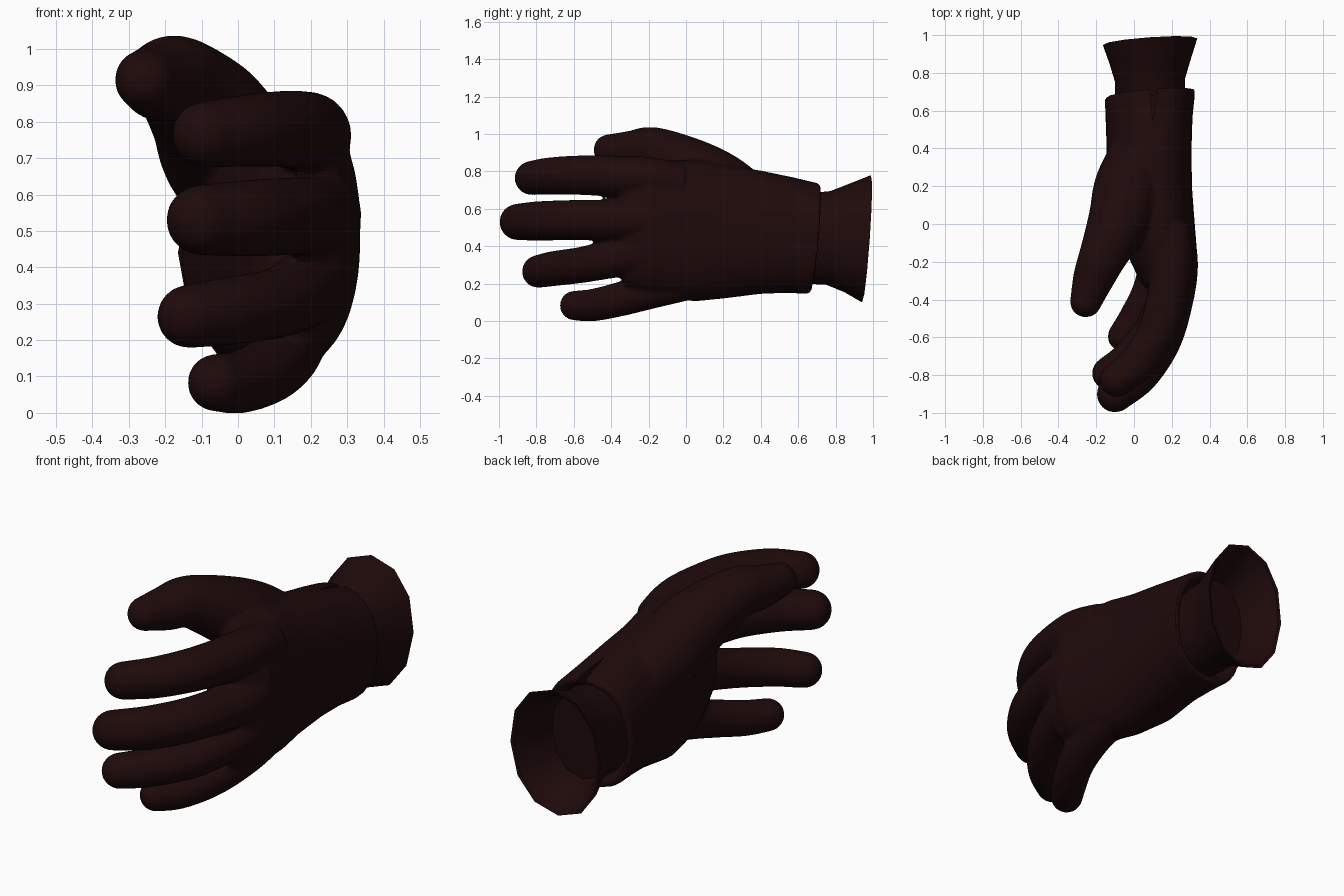
import bpy, bmesh
from math import sin, cos, pi, copysign
from mathutils import Vector

cube = bpy.data.objects.get("Cube")
if cube:
    bpy.data.objects.remove(cube)

leather = bpy.data.materials.new("dark brown leather")
leather.use_nodes = True
colour = (0.0135, 0.003, 0.0032, 1)
leather.diffuse_color = colour
shader = next(n for n in leather.node_tree.nodes if n.type == 'BSDF_PRINCIPLED')
shader.inputs["Base Color"].default_value = colour
shader.inputs["Roughness"].default_value = 0.8


def loft(bm, rings):
    """Skin a list of point rings and cap both ends."""
    rows = [[bm.verts.new(p) for p in ring] for ring in rings]
    n = len(rows[0])
    for a, b in zip(rows, rows[1:]):
        for i in range(n):
            j = (i + 1) % n
            bm.faces.new((a[i], a[j], b[j], b[i]))
    bm.faces.new(rows[0])
    bm.faces.new(rows[-1][::-1])


def section(y, cx, cz, hx, hz, tilt=0, power=0.88, n=32):
    """Rounded cross-section of the hand, optionally sheared along y."""
    ring = []
    for i in range(n):
        c, s = cos(2 * pi * i / n), sin(2 * pi * i / n)
        x = cx + hx * copysign(abs(c) ** power, c)
        z = cz + hz * copysign(abs(s) ** power, s)
        ring.append(Vector((x, y + tilt * (x - cx + z - cz), z)))
    return ring


def spline(pts, steps=5):
    """Catmull-Rom through centre and radius points."""
    pts = [Vector(p) for p in pts]
    ext = [2 * pts[0] - pts[1]] + pts + [2 * pts[-1] - pts[-2]]
    out = []
    for a, b, c, d in zip(ext, ext[1:], ext[2:], ext[3:]):
        for k in range(steps):
            t = k / steps
            out.append(0.5 * (2 * b + (c - a) * t + (2 * a - 5 * b + 4 * c - d) * t * t
                              + (3 * b - a - 3 * c + d) * t ** 3))
    return out + [pts[-1]]


def finger(bm, pts, n=20):
    """Round tapered tube with a domed tip."""
    path = spline(pts)
    rings = []

    def ring(centre, direction, r):
        side = direction.cross(Vector((0, 0, 1))).normalized()
        up = side.cross(direction)
        rings.append([centre + side * r * cos(2 * pi * i / n) + up * r * sin(2 * pi * i / n)
                      for i in range(n)])

    for i, p in enumerate(path):
        a, b = path[max(i - 1, 0)], path[min(i + 1, len(path) - 1)]
        direction = (b.xyz - a.xyz).normalized()
        ring(p.xyz, direction, p.w)
    for k in range(1, 7):
        a = k * pi / 2 / 6.4
        ring(path[-1].xyz + direction * path[-1].w * sin(a), direction, path[-1].w * cos(a))
    loft(bm, rings)


def make_object(name, bm):
    bmesh.ops.recalc_face_normals(bm, faces=bm.faces[:])
    mesh = bpy.data.meshes.new(name)
    bm.to_mesh(mesh)
    bm.free()
    mesh.materials.append(leather)
    obj = bpy.data.objects.new(name, mesh)
    bpy.context.collection.objects.link(obj)
    return obj


def shade(obj, degrees):
    bpy.ops.object.select_all(action='DESELECT')
    obj.select_set(True)
    bpy.context.view_layer.objects.active = obj
    bpy.ops.object.shade_smooth_by_angle(angle=degrees * pi / 180)


# Palm, ending in a hollow lip at the wrist
bm = bmesh.new()
loft(bm, [
    section(-0.36, 0.17, 0.49, 0.08, 0.24),
    section(-0.32, 0.165, 0.49, 0.125, 0.31),
    section(-0.20, 0.16, 0.495, 0.178, 0.355),
    section(-0.10, 0.135, 0.49, 0.195, 0.37),
    section(0.05, 0.105, 0.485, 0.213, 0.38),
    section(0.20, 0.075, 0.48, 0.232, 0.36),
    section(0.40, 0.08, 0.475, 0.225, 0.33),
    section(0.55, 0.08, 0.46, 0.23, 0.31, 0.06),
    section(0.69, 0.085, 0.44, 0.24, 0.295, 0.09),
    section(0.69, 0.085, 0.44, 0.205, 0.26, 0.09),
    section(0.63, 0.085, 0.44, 0.19, 0.245, 0.09),
])

# Fingers and thumb, as centre and radius points
digits = [
    [(0.19, -0.02, 0.73, 0.11), (0.20, -0.20, 0.765, 0.112), (0.175, -0.40, 0.775, 0.11),
     (0.125, -0.57, 0.78, 0.106), (0.025, -0.73, 0.775, 0.10), (-0.09, -0.825, 0.765, 0.092)],
    [(0.21, -0.05, 0.55, 0.11), (0.225, -0.22, 0.545, 0.115), (0.205, -0.40, 0.54, 0.11),
     (0.145, -0.61, 0.54, 0.108), (0.03, -0.79, 0.535, 0.106), (-0.10, -0.90, 0.53, 0.098)],
    [(0.19, -0.05, 0.37, 0.11), (0.205, -0.22, 0.36, 0.112), (0.175, -0.38, 0.335, 0.104),
     (0.10, -0.56, 0.30, 0.097), (-0.025, -0.71, 0.28, 0.094), (-0.135, -0.79, 0.265, 0.088)],
    [(0.11, 0.15, 0.25, 0.10), (0.14, -0.02, 0.205, 0.10), (0.125, -0.20, 0.16, 0.098),
     (0.08, -0.36, 0.115, 0.092), (0.005, -0.50, 0.085, 0.087), (-0.06, -0.595, 0.083, 0.08)],
    [(0.02, 0.38, 0.60, 0.15), (-0.03, 0.20, 0.71, 0.18), (-0.075, 0.03, 0.81, 0.168),
     (-0.165, -0.17, 0.91, 0.128), (-0.215, -0.29, 0.91, 0.11), (-0.255, -0.41, 0.915, 0.085)],
]
for pts in digits:
    finger(bm, pts)

glove = make_object("glove_hand", bm)
fuse = glove.modifiers.new("fuse", 'REMESH')
fuse.mode = 'VOXEL'
fuse.voxel_size = 0.011
soften = glove.modifiers.new("soften", 'SMOOTH')
soften.factor = 0.5
soften.iterations = 10

# V-shaped slit in the wrist opening
bm = bmesh.new()
loft(bm, [[Vector(p) for p in ((0.10, 0.54, z), (0.14, 0.80, z), (0.075, 0.80, z))]
          for z in (0.69, 0.90)])
slit = make_object("slit_cutter", bm)
slit.hide_render = True
slit.hide_viewport = True
cut = glove.modifiers.new("slit", 'BOOLEAN')
cut.operation = 'DIFFERENCE'
cut.object = slit

# Flared cuff: outside wall, rim, then the inside wall down to a closed floor
bm = bmesh.new()
loft(bm, [section(*row, n=12, power=0.95) for row in (
    (0.62, 0.085, 0.44, 0.185, 0.24, 0.05),
    (0.76, 0.085, 0.445, 0.185, 0.25, 0.05),
    (0.86, 0.085, 0.445, 0.215, 0.29, 0.05),
    (0.965, 0.085, 0.44, 0.25, 0.34, 0.07),
    (0.96, 0.085, 0.44, 0.235, 0.325, 0.07),
    (0.86, 0.085, 0.445, 0.19, 0.265, 0.05),
    (0.75, 0.085, 0.445, 0.165, 0.23, 0.05),
)])
cuff = make_object("flared_cuff", bm)

shade(glove, 50)
shade(cuff, 40)
